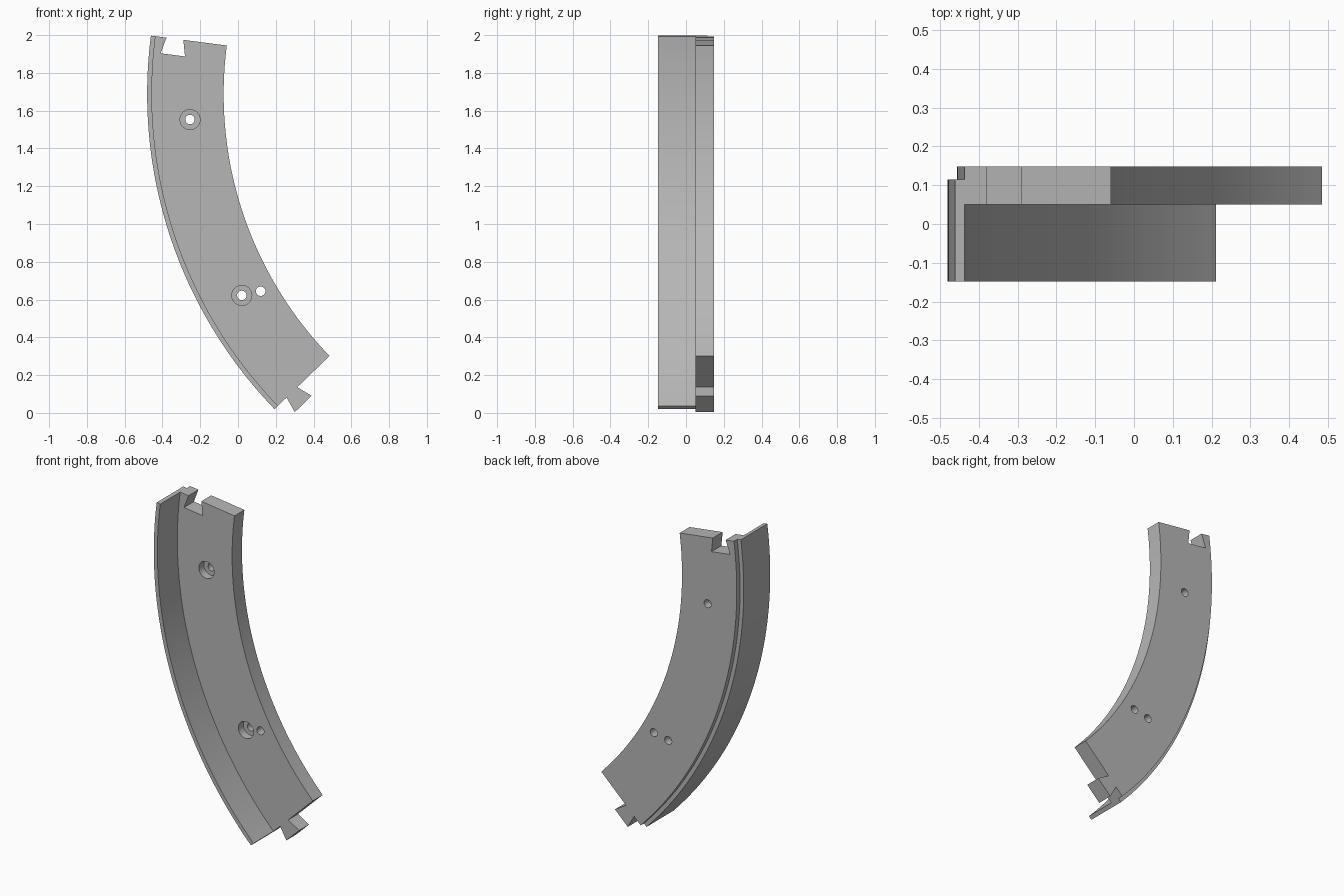
import bpy, bmesh
from math import sin, cos, radians, pi

if "Cube" in bpy.data.objects:
    bpy.data.objects.remove(bpy.data.objects["Cube"])

# One grey material
grey = bpy.data.materials.new("plain grey")
grey.use_nodes = True
colour = (0.47, 0.47, 0.47, 1)
grey.diffuse_color = colour
grey.node_tree.nodes["Principled BSDF"].inputs["Base Color"].default_value = colour

# Ring centre, end angles (one seventh of a ring) and main sizes
CX, CZ = 1.919, 1.688
TOP, BOTTOM = radians(7.4), radians(7.4 - 360 / 7)
INNER, STEP, OUTER = 1.995, 2.375, 2.4
FRONT, WEB, RABBET, BACK = -0.148, 0.05, 0.115, 0.148
STEPS = 48


def ring_point(r, y, a, t=0):
    """Point at radius r and angle a, moved t along the tangent."""
    return (CX - r * cos(a) + t * sin(a), y, CZ + r * sin(a) + t * cos(a))


def loft(name, loops):
    """Solid through a list of matching closed loops, capped at both ends."""
    bm = bmesh.new()
    rings = [[bm.verts.new(p) for p in loop] for loop in loops]
    for a, b in zip(rings, rings[1:]):
        for i in range(len(a)):
            j = (i + 1) % len(a)
            bm.faces.new((a[i], a[j], b[j], b[i]))
    bm.faces.new(rings[0])
    bm.faces.new(rings[-1])
    bmesh.ops.recalc_face_normals(bm, faces=bm.faces)
    mesh = bpy.data.meshes.new(name)
    bm.to_mesh(mesh)
    bm.free()
    mesh.materials.append(grey)
    ob = bpy.data.objects.new(name, mesh)
    bpy.context.collection.objects.link(ob)
    return ob


def dovetail(name, angle, outline, y0, y1):
    return loft(name, [[ring_point(r, y, angle, t) for r, t in outline] for y in (y0, y1)])


def cylinder(name, x, z, radius, y0, y1, sides=32):
    return loft(name, [[(x + radius * cos(2 * pi * i / sides), y,
                         z + radius * sin(2 * pi * i / sides)) for i in range(sides)]
                       for y in (y0, y1)])


def combine(target, tool, operation):
    """Apply a boolean and remove its helper."""
    tool.hide_render = True
    mod = target.modifiers.new(tool.name, 'BOOLEAN')
    mod.operation, mod.object, mod.solver = operation, tool, 'EXACT'
    bpy.context.view_layer.objects.active = target
    bpy.ops.object.modifier_apply(modifier=mod.name)
    bpy.data.objects.remove(tool)


# Curved web with an outer flange and a rabbet along its back edge
section = [(INNER, WEB), (INNER, BACK), (STEP, BACK), (STEP, RABBET),
           (OUTER, RABBET), (OUTER, FRONT), (STEP, FRONT), (STEP, WEB)]
angles = [BOTTOM + (TOP - BOTTOM) * i / STEPS for i in range(STEPS + 1)]
segment = loft("ring_segment", [[ring_point(r, y, a) for r, y in section] for a in angles])

# Dovetail tongue at the lower end
MID, DEPTH = 2.272, 0.086
tongue = [(MID - 0.039, 0), (MID - 0.039, 0.02), (MID + 0.039, 0.02),
          (MID + 0.039, 0), (MID + 0.062, -DEPTH), (MID - 0.062, -DEPTH)]
combine(segment, dovetail("dovetail_tongue", BOTTOM, tongue, WEB, BACK), 'UNION')

# Matching dovetail socket at the upper end
socket = [(MID - 0.045, 0), (MID - 0.045, 0.03), (MID + 0.045, 0.03),
          (MID + 0.045, 0), (MID + 0.065, -DEPTH), (MID - 0.065, -DEPTH)]
combine(segment, dovetail("dovetail_socket", TOP, socket, WEB - 0.05, BACK + 0.05), 'DIFFERENCE')

# Two counterbored screw holes and one plain pin hole
for x, z, bored in ((-0.254, 1.553, True), (0.02, 0.622, True), (0.12, 0.644, False)):
    combine(segment, cylinder("hole", x, z, 0.025, 0, 0.2), 'DIFFERENCE')
    if bored:
        combine(segment, cylinder("counterbore", x, z, 0.053, 0, WEB + 0.05), 'DIFFERENCE')

# Smooth the curved walls, keep edges crisp
bpy.ops.object.select_all(action='DESELECT')
segment.select_set(True)
bpy.context.view_layer.objects.active = segment
bpy.ops.object.shade_smooth_by_angle(angle=radians(30))
